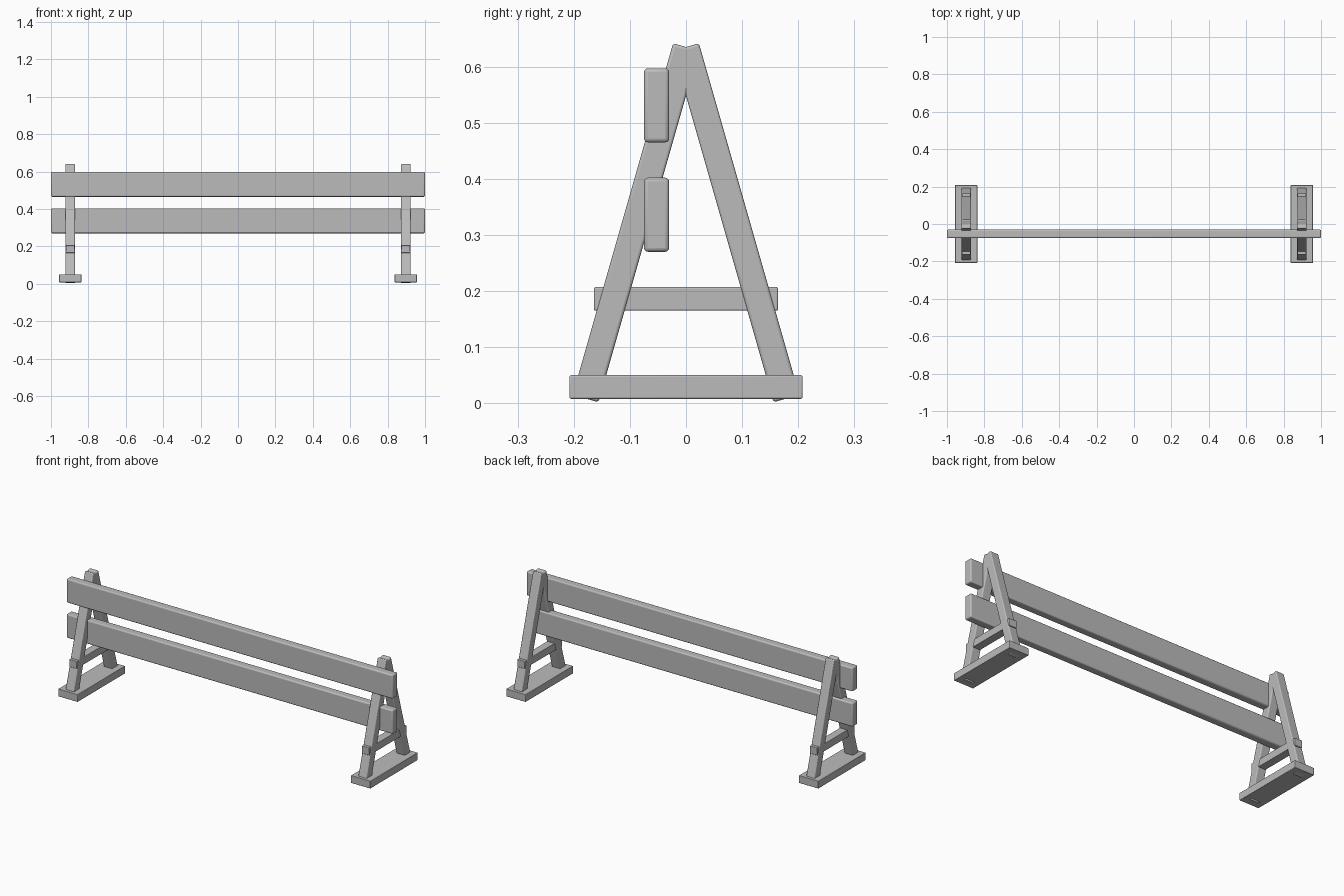
import bpy, math

if "Cube" in bpy.data.objects:
    bpy.data.objects.remove(bpy.data.objects["Cube"])

grey = bpy.data.materials.new("plain grey")
grey.diffuse_color = (0.5, 0.5, 0.5, 1)
grey.use_nodes = True
grey.node_tree.nodes["Principled BSDF"].inputs["Base Color"].default_value = grey.diffuse_color


def beam(name, centre, size, tilt=0.0, bevel=0.005):
    """Rounded-edge timber, tilted about the x axis."""
    bpy.ops.mesh.primitive_cube_add(size=1, location=centre)
    ob = bpy.context.object
    ob.name = name
    ob.scale = size
    bpy.ops.object.transform_apply(location=False, rotation=False, scale=True)
    ob.rotation_euler.x = tilt
    ob.data.materials.append(grey)
    mod = ob.modifiers.new("rounded edges", 'BEVEL')
    mod.width = bevel
    mod.segments = 3
    bpy.ops.object.shade_smooth_by_angle(angle=math.radians(40))
    return ob


# Long planks along the front
for name, z in (("lower_plank", 0.336), ("upper_plank", 0.531)):
    beam(name, (0, -0.0525, z), (2.0, 0.045, 0.132), bevel=0.007)

# Trestle at each end
foot_y, foot_z, top_z = 0.179, 0.0085, 0.635
lean = math.atan2(foot_y, top_z - foot_z)
length = math.hypot(foot_y, top_z - foot_z)
for side, x in (("left", -0.897), ("right", 0.897)):
    beam(side + "_foot", (x, 0, 0.029), (0.12, 0.416, 0.042), bevel=0.003)
    beam(side + "_crossbar", (x, 0, 0.186), (0.046, 0.328, 0.042), bevel=0.003)
    # Pair of legs leaning together at the top
    for end, s in (("front", -1), ("back", 1)):
        beam(f"{side}_{end}_leg", (x, s * foot_y / 2, (foot_z + top_z) / 2),
             (0.052, 0.048, length), tilt=s * lean)
